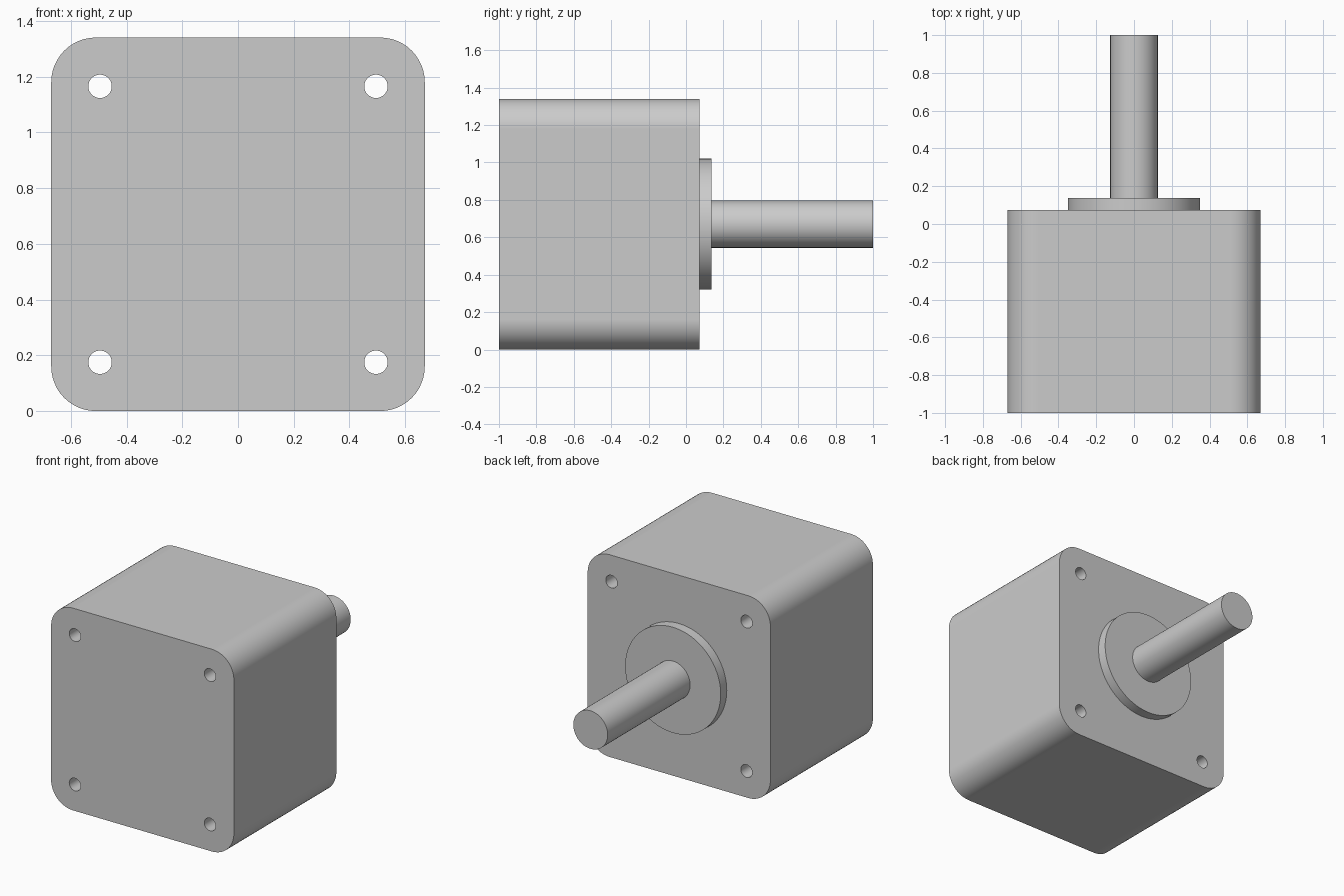
import bpy
import bmesh
from math import cos, sin, pi

cube = bpy.data.objects.get("Cube")
if cube:
    bpy.data.objects.remove(cube, do_unlink=True)

HALF = 0.67        # half width of the housing
CORNER = 0.16      # housing corner radius
HOLE = 0.495       # screw hole offset from the axis
BACK = 0.073       # rear face of the housing

metal = bpy.data.materials.new("grey metal")
metal.use_nodes = True
grey = (0.6, 0.6, 0.6, 1)
metal.diffuse_color = grey
metal.node_tree.nodes["Principled BSDF"].inputs["Base Color"].default_value = grey


def circle(cx, cz, radius, sides):
    return [(cx + radius * cos(2 * pi * i / sides), cz + radius * sin(2 * pi * i / sides))
            for i in range(sides)]


def rounded_square(half, radius, steps):
    points = []
    for corner, (sx, sz) in enumerate([(1, 1), (-1, 1), (-1, -1), (1, -1)]):
        for i in range(steps + 1):
            a = pi / 2 * (corner + i / steps)
            points.append((sx * (half - radius) + radius * cos(a),
                           sz * (half - radius) + radius * sin(a)))
    return points


def extrude_profile(name, loops, y0, y1):
    """Fill an outline (with optional hole loops) and extrude it along y."""
    bm = bmesh.new()
    edges = []
    for loop in loops:
        verts = [bm.verts.new((x, y0, z + HALF)) for x, z in loop]
        edges += [bm.edges.new((v, verts[i - 1])) for i, v in enumerate(verts)]
    if len(loops) == 1:
        bm.faces.new(verts)
    else:
        bmesh.ops.triangle_fill(bm, edges=edges, use_beauty=True, normal=(0, -1, 0))
    front = list(bm.faces)
    copy = bmesh.ops.extrude_face_region(bm, geom=front, use_keep_orig=True)["geom"]
    moved = [g for g in copy if isinstance(g, bmesh.types.BMVert)]
    bmesh.ops.translate(bm, verts=moved, vec=(0, y1 - y0, 0))
    bmesh.ops.recalc_face_normals(bm, faces=bm.faces)
    mesh = bpy.data.meshes.new(name)
    bm.to_mesh(mesh)
    bm.free()
    mesh.materials.append(metal)
    obj = bpy.data.objects.new(name, mesh)
    bpy.context.collection.objects.link(obj)
    bpy.ops.object.select_all(action='DESELECT')
    obj.select_set(True)
    bpy.context.view_layer.objects.active = obj
    bpy.ops.object.shade_smooth_by_angle()
    obj.modifiers.new("flat face normals", 'WEIGHTED_NORMAL').keep_sharp = True
    return obj


# Housing with four screw holes running right through
holes = [circle(sx * HOLE, sz * HOLE, 0.042, 32) for sx in (-1, 1) for sz in (-1, 1)]
extrude_profile("motor_housing", [rounded_square(HALF, CORNER, 12)] + holes, -1, BACK)

# Raised round boss and output shaft
extrude_profile("mounting_boss", [circle(0, 0, 0.35, 96)], BACK - 0.02, 0.137)
extrude_profile("output_shaft", [circle(0, 0, 0.126, 64)], 0.1, 1)
